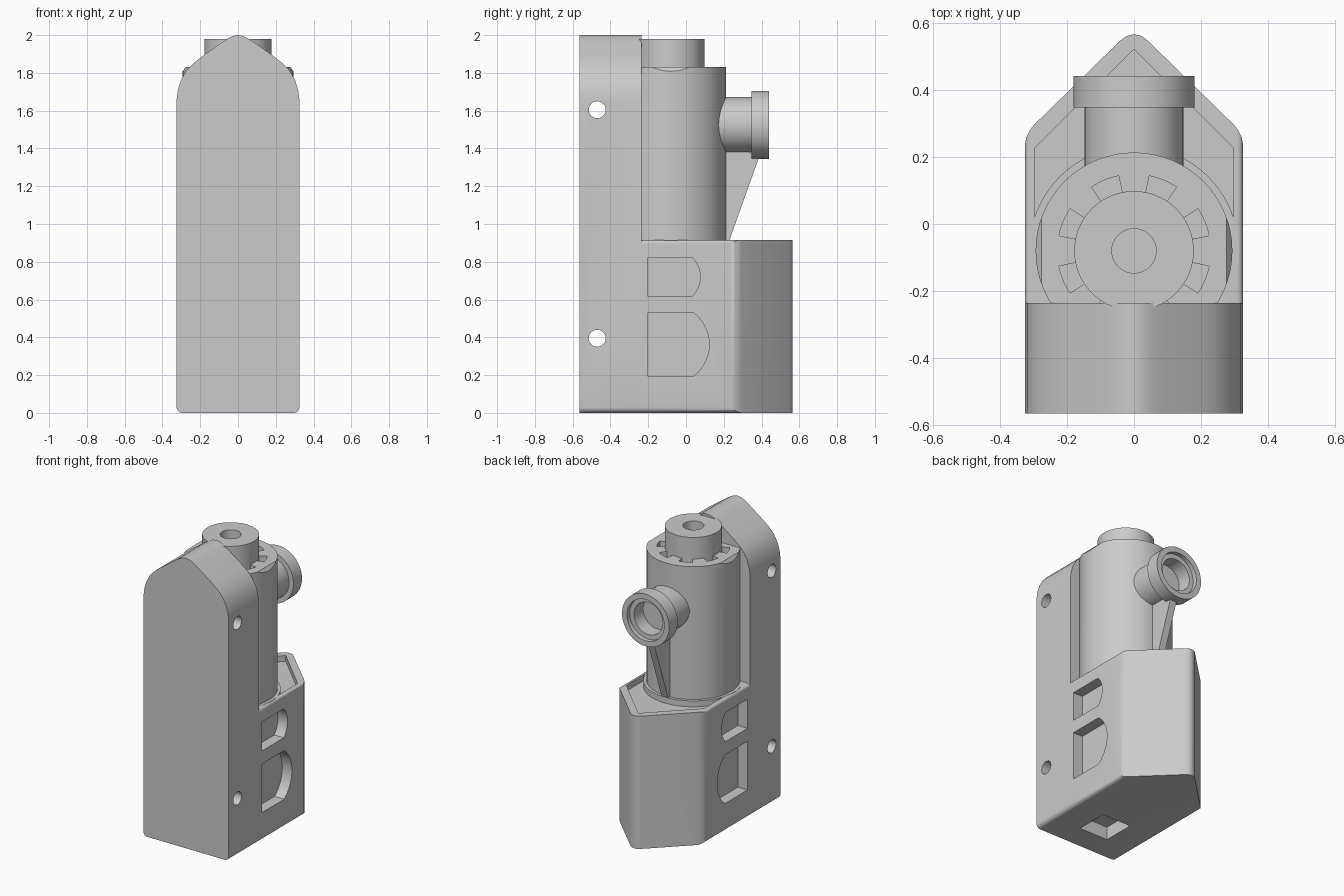
import bpy, bmesh, math
from math import sin, cos, pi, radians
from mathutils import Matrix

if "Cube" in bpy.data.objects:
    bpy.data.objects.remove(bpy.data.objects["Cube"], do_unlink=True)

grey = bpy.data.materials.new("plain_grey")
grey.use_nodes = True
GREY = (0.6, 0.6, 0.6, 1)
grey.diffuse_color = GREY
grey.node_tree.nodes["Principled BSDF"].inputs["Base Color"].default_value = GREY


def finish(bm, name):
    bmesh.ops.remove_doubles(bm, verts=bm.verts, dist=1e-5)
    bmesh.ops.recalc_face_normals(bm, faces=bm.faces)
    mesh = bpy.data.meshes.new(name)
    bm.to_mesh(mesh)
    bm.free()
    mesh.materials.append(grey)
    obj = bpy.data.objects.new(name, mesh)
    bpy.context.collection.objects.link(obj)
    return obj


def prism(name, pts, axis, lo, hi):
    """Extrude a 2D outline along an axis."""
    place = {"x": lambda a, b: (lo, a, b), "y": lambda a, b: (a, lo, b),
             "z": lambda a, b: (a, b, lo)}[axis]
    bm = bmesh.new()
    face = bm.faces.new([bm.verts.new(place(a, b)) for a, b in pts])
    move = [(hi - lo) * (axis == k) for k in "xyz"]
    out = bmesh.ops.extrude_face_region(bm, geom=[face], use_keep_orig=True)
    bmesh.ops.translate(bm, vec=move,
                        verts=[v for v in out["geom"] if isinstance(v, bmesh.types.BMVert)])
    return finish(bm, name)


def lathe(name, profile, origin, tilt=0):
    """Revolve (radius, height) points; tilt turns the axis from z towards y."""
    bm = bmesh.new()
    vs = [bm.verts.new((r, 0, t)) for r, t in profile]
    es = [bm.edges.new(p) for p in zip(vs, vs[1:])]
    bmesh.ops.spin(bm, geom=vs + es, axis=(0, 0, 1), cent=(0, 0, 0),
                   angle=2 * pi, steps=64)
    bm.transform(Matrix.Translation(origin) @ Matrix.Rotation(tilt, 4, "X"))
    return finish(bm, name)


def combine(target, tool, operation="DIFFERENCE"):
    mod = target.modifiers.new("combine", "BOOLEAN")
    mod.operation, mod.solver, mod.object = operation, "EXACT", tool
    bpy.context.view_layer.objects.active = target
    bpy.ops.object.modifier_apply(modifier=mod.name)
    bpy.data.objects.remove(tool, do_unlink=True)


def arc(cx, cy, r, start, end, steps=6):
    angles = [radians(start + (end - start) * i / steps) for i in range(steps + 1)]
    return [(cx + r * cos(a), cy + r * sin(a)) for a in angles]


def mirrored(half):
    """Close a right-hand outline with its mirror image in x = 0."""
    return half + [(-a, b) for a, b in reversed(half) if a > 1e-6]


W, FRONT, JOIN, DECK, MID = 0.325, -0.565, -0.235, 0.915, -0.08

# Tall front slab with a softly pointed top
foot = arc(W - 0.03, 0.03, 0.03, -90, 0)
arch = [(W, 1.66), (0.318, 1.71), (0.302, 1.762), (0.275, 1.81), (0.24, 1.848),
        (0.2, 1.88), (0.085, 1.962), (0.055, 1.982), (0.028, 1.995), (0, 2)]
body = prism("body", mirrored(foot + arch), "y", FRONT, JOIN)

# Base block: wedge plan with rounded corners, trimmed by a filleted front outline
plan = [(W, FRONT + 0.1), (W, 0.235), (0.321, 0.258), (0.31, 0.28), (0.297, 0.296),
        (0.04, 0.547), (0.022, 0.56), (0, 0.565)]
base = prism("base", mirrored(plan), "z", -0.1, 1.1)
outline = mirrored(foot + arc(W - 0.02, DECK - 0.02, 0.02, 0, 90))
combine(base, prism("outline", outline, "y", -1, 1), "INTERSECT")
combine(body, base, "UNION")

# Recess in the deck behind the barrel
recess = [(0.297, MID), (0.297, 0.225), (0, 0.52)]
combine(body, prism("recess", mirrored(recess), "z", DECK - 0.04, 1.0))
deck_front = [(0.3, MID - 0.02), (0.3, 0.02), (-0.3, 0.02), (-0.3, MID - 0.02)]
combine(body, prism("deck_fill", deck_front, "z", DECK - 0.06, DECK), "UNION")

# Through holes in the slab
for z in (0.395, 1.605):
    combine(body, prism("pin_hole", arc(-0.47, z, 0.045, 0, 345, 23), "x", -1, 1))


# Side pockets with one bulging end
def pocket(y0, y1, bulge, z0, z1):
    h = (z1 - z0) / 2
    r = (h * h + bulge * bulge) / (2 * bulge)
    half = math.degrees(math.asin(h / r))
    return [(y0, z1), (y0, z0)] + arc(y1 + bulge - r, (z0 + z1) / 2, r, -half, half, 14)


for shape in (pocket(-0.205, 0.035, 0.04, 0.62, 0.82),
              pocket(-0.205, 0.04, 0.083, 0.195, 0.53)):
    for side in (-1, 1):
        combine(body, prism("pocket", shape, "x", *sorted((side * 0.252, side * 0.5))))

# Square socket underneath
socket = [(-0.11, -0.395), (0.11, -0.395), (0.11, -0.17), (-0.11, -0.17)]
combine(body, prism("socket", socket, "z", -0.1, 0.09))

# Barrel with a low collar, chamfered sides and a ring of notches
barrel = lathe("barrel", [(0, 0.85), (0.293, 0.85), (0.293, 1.832), (0, 1.832)], (0, MID, 0))
for side in (-1, 1):
    wedge = [(side * x, z) for x, z in ((0.268, 1.842), (0.34, 1.842), (0.34, 1.745))]
    combine(barrel, prism("wedge", wedge, "y", -0.5, 0.5))
for k in range(8):
    mid = 22.5 + 45 * k
    notch = arc(0, MID, 0.15, mid - 11, mid + 11) + arc(0, MID, 0.228, mid + 11, mid - 11)
    combine(barrel, prism("notch", notch, "z", 1.785, 1.9))
collar = lathe("collar", [(0, 0.86), (0.313, 0.86), (0.313, DECK + 0.001),
                          (0, DECK + 0.001)], (0, MID, 0))

# Top cap with a blind bore
cap = lathe("cap", [(0, 1.75), (0.178, 1.75), (0.178, 1.98), (0.066, 1.98),
                    (0.066, 1.86), (0, 1.86)], (0, MID, 0))

# Rear nozzle with a flange and stepped bore
nozzle = lathe("nozzle", [(0, 0.05), (0.147, 0.05), (0.147, 0.347), (0.18, 0.347),
                          (0.18, 0.44), (0.142, 0.44), (0.142, 0.41), (0.11, 0.41),
                          (0.11, 0.31), (0, 0.31)], (0, 0, 1.525), -pi / 2)

# Sloping rib under the nozzle
rib = prism("rib", [(0.1, 0.87), (0.213, 0.87), (0.23, DECK), (0.385, 1.348),
                    (0.3, 1.4), (0.1, 1.4)], "x", -0.025, 0.025)

for obj in (body, barrel, collar, cap, nozzle, rib):
    bpy.ops.object.select_all(action="DESELECT")
    obj.select_set(True)
    bpy.context.view_layer.objects.active = obj
    bpy.ops.object.shade_smooth_by_angle(angle=radians(30))
